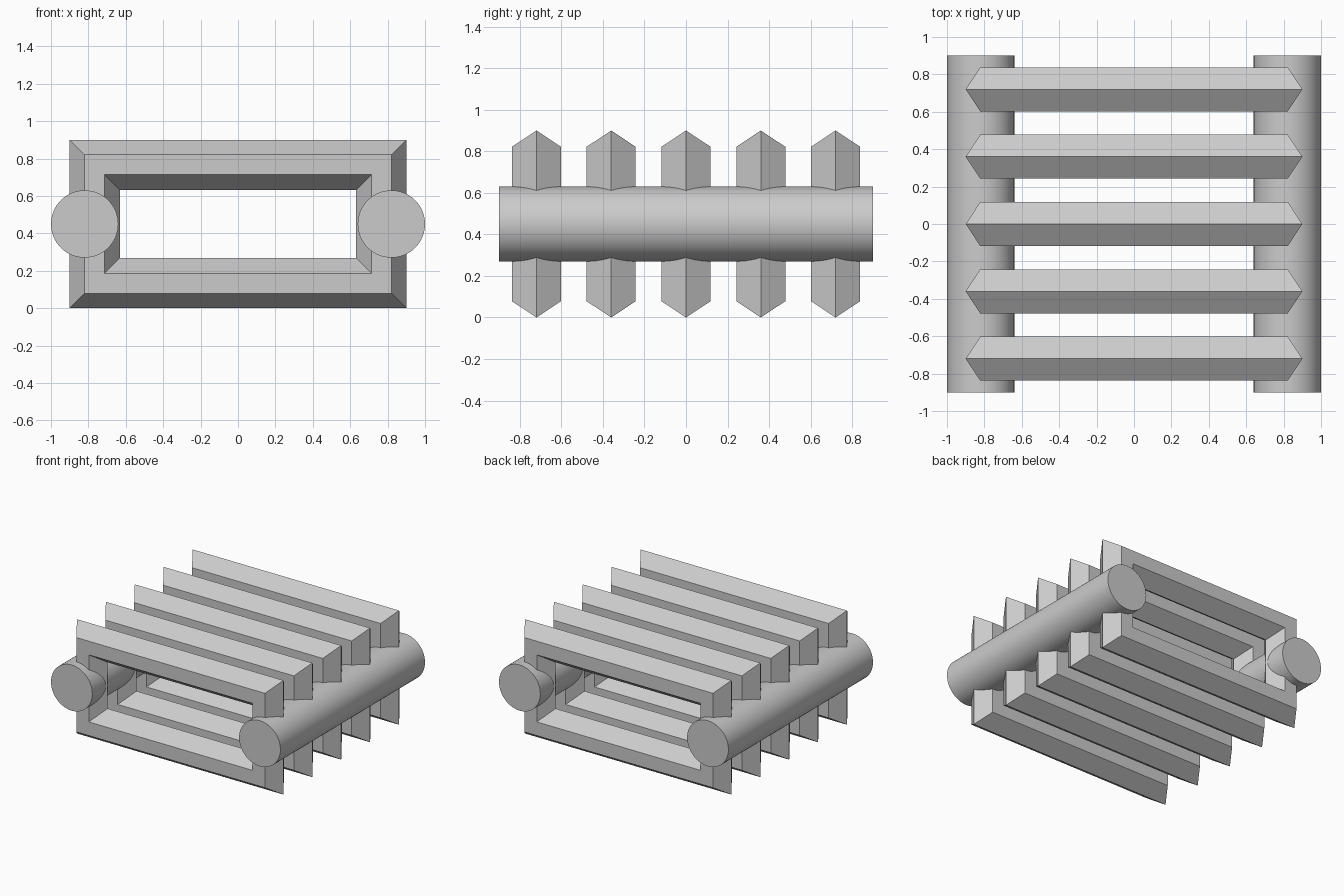
import bpy, bmesh, math

if "Cube" in bpy.data.objects:
    bpy.data.objects.remove(bpy.data.objects["Cube"])

HALF_W, HALF_H, MID_Z = 0.9, 0.45, 0.45
# Hexagonal bar section: (inset from outer edge, y offset)
SECTION = [(0, 0), (0.078, 0.118), (0.186, 0.118),
           (0.268, 0), (0.186, -0.118), (0.078, -0.118)]


def mitred_frame(name, y):
    """Rectangular frame: the section carried around four mitred corners."""
    bm = bmesh.new()
    rings = [[bm.verts.new((sx * (HALF_W - i), y + dy, MID_Z + sz * (HALF_H - i)))
              for i, dy in SECTION]
             for sx, sz in ((-1, -1), (1, -1), (1, 1), (-1, 1))]
    n = len(SECTION)
    for k in range(4):
        a, b = rings[k], rings[(k + 1) % 4]
        for j in range(n):
            m = (j + 1) % n
            bm.faces.new((a[j], b[j], b[m], a[m]))
    bmesh.ops.recalc_face_normals(bm, faces=bm.faces)
    mesh = bpy.data.meshes.new(name)
    bm.to_mesh(mesh)
    bm.free()
    bpy.context.collection.objects.link(bpy.data.objects.new(name, mesh))


# Five evenly spaced frames
for k in range(5):
    mitred_frame(f"frame_{k + 1}", (k - 2) * 0.36)

# Round side rails
for side, x in (("left", -0.82), ("right", 0.82)):
    bpy.ops.mesh.primitive_cylinder_add(vertices=64, radius=0.18, depth=1.8,
                                        location=(x, 0, MID_Z),
                                        rotation=(math.pi / 2, 0, 0))
    bpy.context.object.name = f"{side}_rail"
    bpy.ops.object.shade_smooth_by_angle(angle=math.radians(30))
